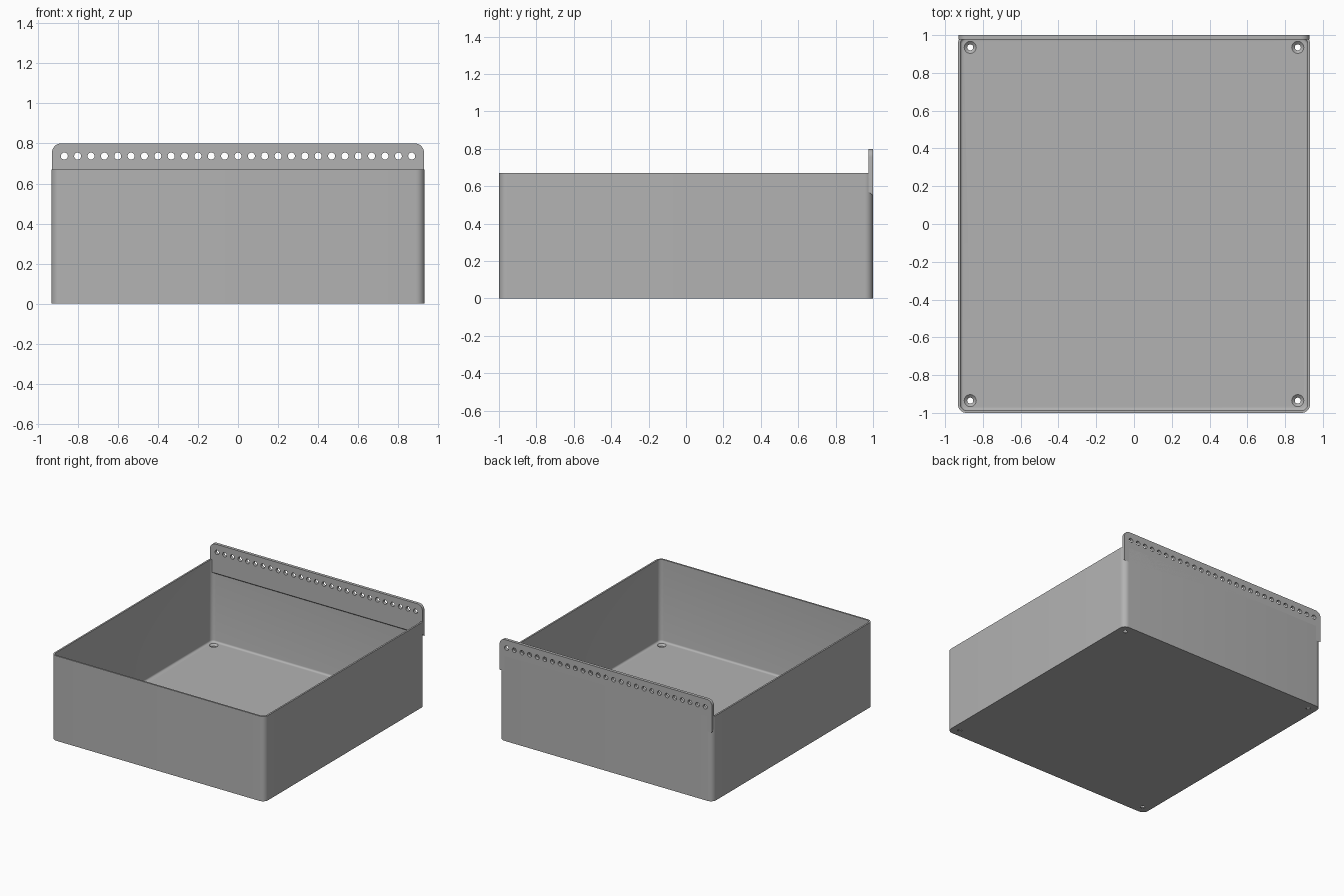
import bpy, bmesh, math

HALF_X, HALF_Y, HEIGHT = 0.932, 1.0, 0.67
WALL, FLOOR, RADIUS, FILLET = 0.013, 0.02, 0.045, 0.014

cube = bpy.data.objects.get("Cube")
if cube:
    bpy.data.objects.remove(cube, do_unlink=True)

grey = bpy.data.materials.new("plain grey")
grey.use_nodes = True
colour = (0.45, 0.45, 0.45, 1)
grey.diffuse_color = colour
grey.node_tree.nodes["Principled BSDF"].inputs["Base Color"].default_value = colour


def make_object(name, bm):
    bmesh.ops.recalc_face_normals(bm, faces=bm.faces[:])
    mesh = bpy.data.meshes.new(name)
    bm.to_mesh(mesh)
    bm.free()
    obj = bpy.data.objects.new(name, mesh)
    bpy.context.collection.objects.link(obj)
    mesh.materials.append(grey)
    return obj


def rounded_rectangle(hx, hy, r, steps=8):
    points = []
    for k, (sx, sy) in enumerate([(1, 1), (-1, 1), (-1, -1), (1, -1)]):
        for i in range(steps + 1):
            a = (k + i / steps) * math.pi / 2
            points.append((sx * (hx - r) + r * math.cos(a),
                           sy * (hy - r) + r * math.sin(a)))
    return points


def bridge(bm, rings):
    for low, high in zip(rings, rings[1:]):
        n = len(low)
        for i in range(n):
            j = (i + 1) % n
            bm.faces.new((low[i], low[j], high[j], high[i]))
    bm.faces.new(rings[0])
    bm.faces.new(rings[-1])


def cut(obj, cutter):
    mod = obj.modifiers.new("holes", "BOOLEAN")
    mod.operation = "DIFFERENCE"
    mod.solver = "EXACT"
    mod.object = cutter
    bpy.ops.object.select_all(action="DESELECT")
    bpy.context.view_layer.objects.active = obj
    obj.select_set(True)
    bpy.ops.object.modifier_apply(modifier=mod.name)
    bpy.data.objects.remove(cutter, do_unlink=True)
    bpy.ops.object.shade_smooth_by_angle(angle=math.radians(30))


def hole_cutter(name, centres, profile, axis, sides=24):
    """Revolve a (radius, depth) profile about each centre."""
    bm = bmesh.new()
    for c in centres:
        rings = []
        for r, d in profile:
            ring = []
            for i in range(sides):
                a = 2 * math.pi * i / sides
                u, v = r * math.cos(a), r * math.sin(a)
                p = (c[0] + u, c[1] + v, d) if axis == "z" else (c[0] + u, d, c[1] + v)
                ring.append(bm.verts.new(p))
            rings.append(ring)
        bridge(bm, rings)
    cutter = make_object(name, bm)
    cutter.hide_render = True
    return cutter


# Open tray: outer wall, rim, inner wall, filleted floor
layers = [(0, 0), (0, HEIGHT), (WALL, HEIGHT)]
for i in range(5):
    a = i * math.pi / 8
    layers.append((WALL + FILLET * (1 - math.cos(a)), FLOOR + FILLET * (1 - math.sin(a))))
bm = bmesh.new()
rings = []
for inset, z in layers:
    outline = rounded_rectangle(HALF_X - inset, HALF_Y - inset, RADIUS - inset)
    rings.append([bm.verts.new((x, y, z)) for x, y in outline])
bridge(bm, rings)
tray = make_object("tray", bm)

# Countersunk screw holes in the floor corners
corners = [(sx * 0.867, sy * 0.935) for sx in (-1, 1) for sy in (-1, 1)]
cut(tray, hole_cutter("screw_cutter", corners,
                      [(0.016, -0.02), (0.016, 0.006), (0.032, FLOOR), (0.032, 0.03)], "z"))

# Hanging flange across the back, with rounded top corners and sloped underside
FLANGE_X, TOP, R = 0.928, 0.8, 0.045
outline = [(-FLANGE_X, None), (FLANGE_X, None)]
for side in (1, -1):
    for i in range(9):
        a = i * math.pi / 16
        if side < 0:
            a = math.pi / 2 - a
        outline.append((side * (FLANGE_X - R + R * math.cos(a)), TOP - R + R * math.sin(a)))
bm = bmesh.new()
rings = []
for y, bottom in ((0.976, 0.57), (HALF_Y, 0.55)):
    rings.append([bm.verts.new((x, y, bottom if z is None else z)) for x, z in outline])
bridge(bm, rings)
flange = make_object("hanging_flange", bm)

# Row of holes along the flange
COUNT, SPAN = 27, 0.867
row = [(-SPAN + 2 * SPAN * i / (COUNT - 1), 0.737) for i in range(COUNT)]
cut(flange, hole_cutter("row_cutter", row, [(0.0175, 0.95), (0.0175, 1.05)], "y"))
